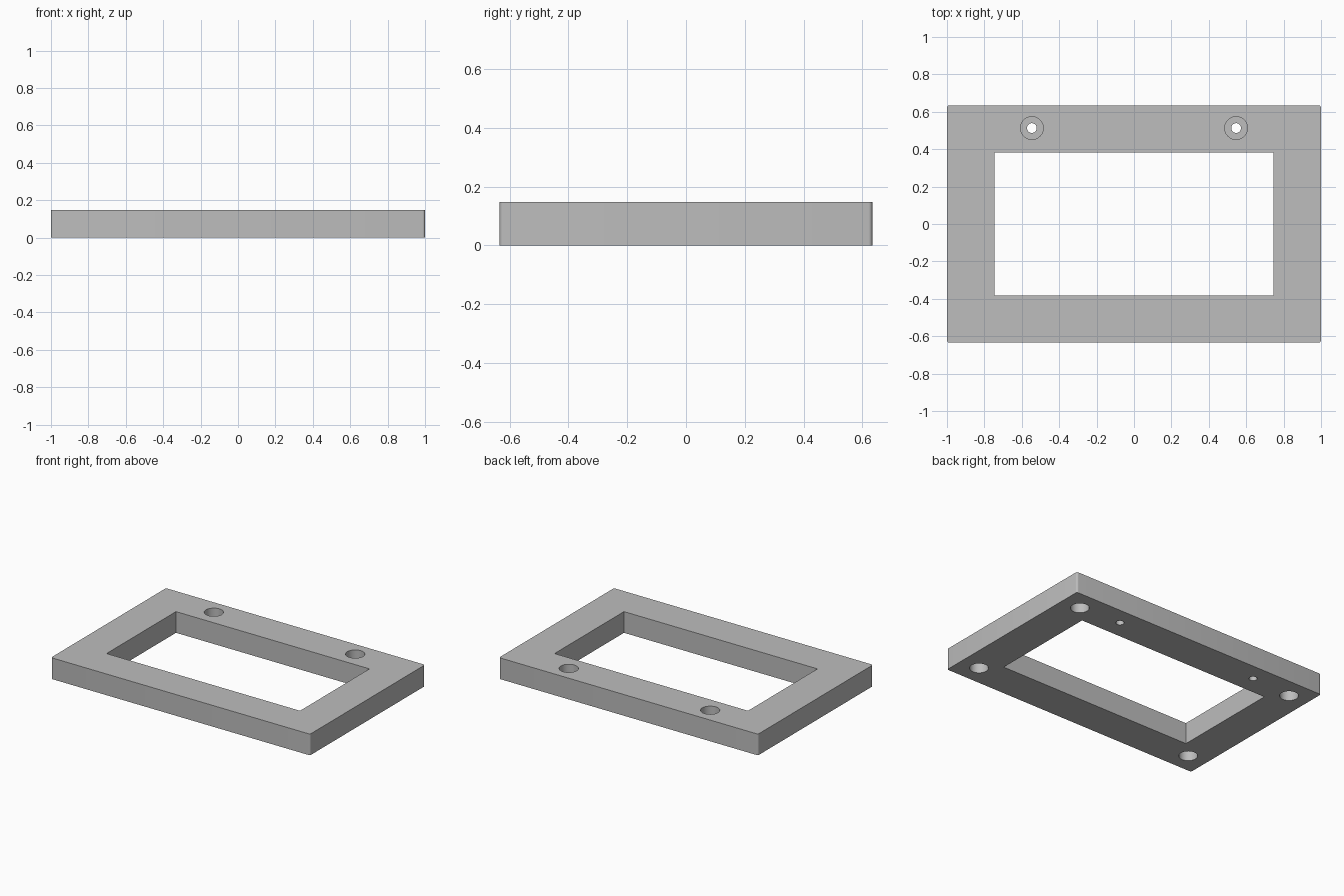
import bpy
import bmesh

if "Cube" in bpy.data.objects:
    bpy.data.objects.remove(bpy.data.objects["Cube"], do_unlink=True)

HEIGHT = 0.148
OVER = 0.02  # cutters reach past the surfaces

grey = bpy.data.materials.new("plain grey")
grey.use_nodes = True
colour = (0.51, 0.51, 0.51, 1)
grey.diffuse_color = colour
grey.node_tree.nodes["Principled BSDF"].inputs["Base Color"].default_value = colour


def add_box(name, width, depth, bottom, top):
    bpy.ops.mesh.primitive_cube_add(size=1, location=(0, 0, (bottom + top) / 2))
    box = bpy.context.object
    box.name = name
    box.scale = (width, depth, top - bottom)
    bpy.ops.object.transform_apply(location=True, rotation=False, scale=True)
    box.data.materials.append(grey)
    return box


def cut(target, cutter):
    cutter.hide_render = True
    bpy.context.view_layer.objects.active = target
    mod = target.modifiers.new("cut", 'BOOLEAN')
    mod.operation = 'DIFFERENCE'
    mod.solver = 'EXACT'
    mod.object = cutter
    bpy.ops.object.modifier_apply(modifier=mod.name)
    bpy.data.objects.remove(cutter, do_unlink=True)


def drill(target, x, y, radius, bottom, top):
    bpy.ops.mesh.primitive_cylinder_add(vertices=48, radius=radius, depth=top - bottom,
                                        location=(x, y, (bottom + top) / 2))
    cutter = bpy.context.object
    cutter.data.materials.append(grey)
    cut(target, cutter)


# Rectangular frame with slightly rounded upright corners
frame = add_box("frame", 2.0, 1.268, 0, HEIGHT)
bm = bmesh.new()
bm.from_mesh(frame.data)
upright = [e for e in bm.edges if abs(e.verts[0].co.z - e.verts[1].co.z) > 0.1]
bmesh.ops.bevel(bm, geom=upright, offset=0.013, segments=5, profile=0.5, affect='EDGES')
bm.to_mesh(frame.data)
bm.free()

# Central opening
cut(frame, add_box("opening_cutter", 1.494, 0.766, -OVER, HEIGHT + OVER))

for side in (-1, 1):
    # Counterbored screw holes along the back rail
    drill(frame, side * 0.546, 0.513, 0.061, HEIGHT - 0.09, HEIGHT + OVER)
    drill(frame, side * 0.546, 0.513, 0.026, -OVER, HEIGHT - 0.05)
    # Blind corner sockets on the underside
    for end in (-1, 1):
        drill(frame, side * 0.858, end * 0.493, 0.059, -OVER, 0.09)

# Smooth hole walls and corners, crisp edges elsewhere
bpy.ops.object.select_all(action='DESELECT')
frame.select_set(True)
bpy.context.view_layer.objects.active = frame
bpy.ops.object.shade_smooth_by_angle(angle=0.52)
